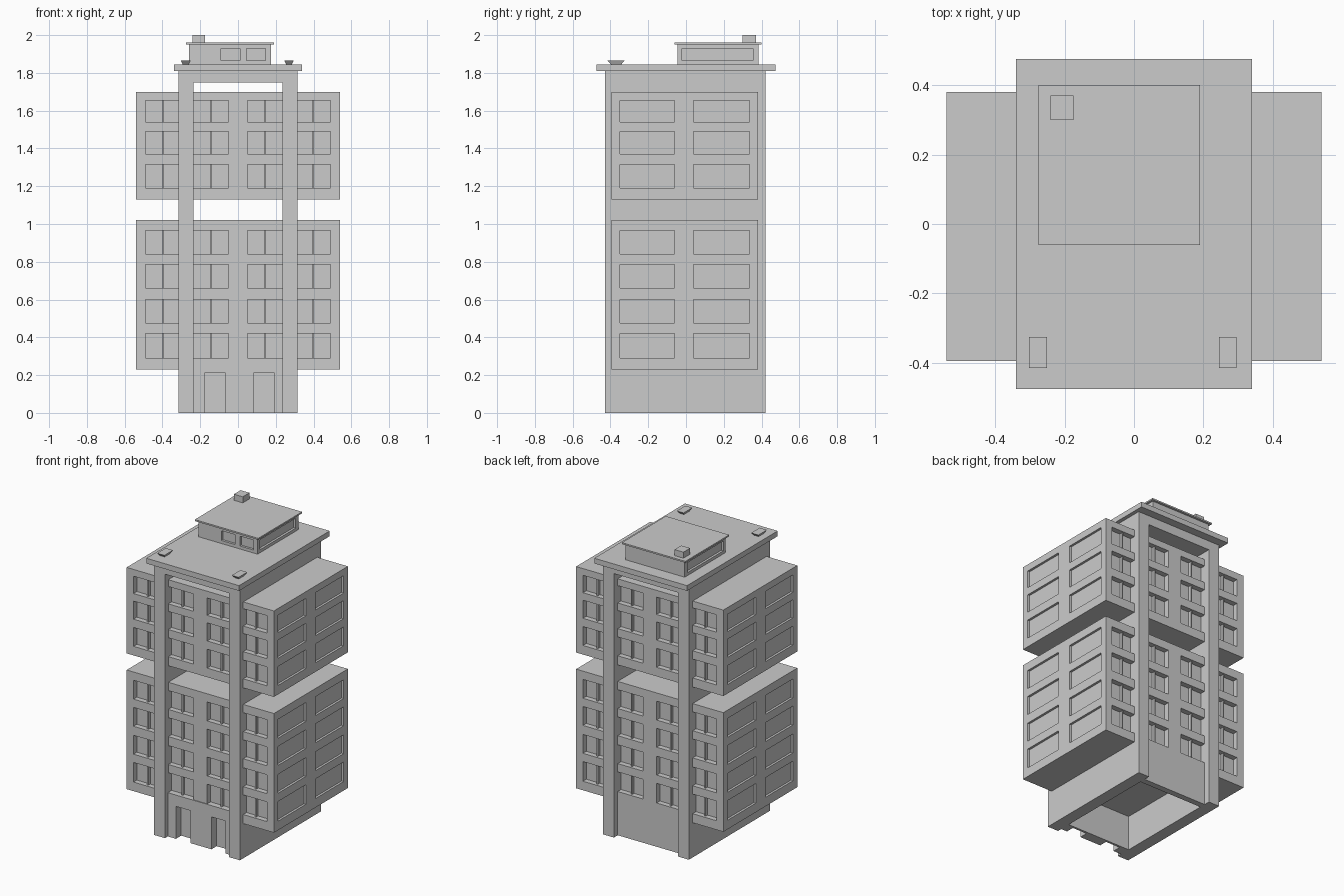
import bpy, bmesh

if "Cube" in bpy.data.objects:
    bpy.data.objects.remove(bpy.data.objects["Cube"])


def mesh_object(name, boxes, top_scale=1.0):
    """One object made of axis-aligned boxes (x0, x1, y0, y1, z0, z1)."""
    bm = bmesh.new()
    for x0, x1, y0, y1, z0, z1 in boxes:
        cx, cy = (x0 + x1) / 2, (y0 + y1) / 2
        verts = bmesh.ops.create_cube(bm, size=1)["verts"]
        for v in verts:
            s = 1.0 if v.co.z > 0 else top_scale
            v.co = (cx + v.co.x * (x1 - x0) * s,
                    cy + v.co.y * (y1 - y0) * s,
                    z0 + (v.co.z + 0.5) * (z1 - z0))
    me = bpy.data.meshes.new(name)
    bm.to_mesh(me)
    bm.free()
    ob = bpy.data.objects.new(name, me)
    bpy.context.collection.objects.link(ob)
    return ob


def carve(ob, boxes):
    """Cut the boxes out of the object and discard the cutter."""
    cutter = mesh_object("cutter", boxes)
    cutter.hide_render = True
    mod = ob.modifiers.new("carve", 'BOOLEAN')
    mod.operation = 'DIFFERENCE'
    mod.solver = 'EXACT'
    mod.object = cutter
    dg = bpy.context.evaluated_depsgraph_get()
    me = bpy.data.meshes.new_from_object(ob.evaluated_get(dg))
    ob.modifiers.clear()
    ob.data = me
    bpy.data.objects.remove(cutter)


def mirror_x(a, b):
    return [(a, b), (-b, -a)]


FRONT, BACK, SIDE = -0.395, 0.38, 0.54
DEPTH, SIDE_DEPTH = 0.035, 0.015


# Window blocks: four-storey lower and three-storey upper
def window_block(name, z0, z1, floors):
    block = mesh_object(name, [(-SIDE, SIDE, FRONT, BACK, z0, z1)])
    cuts, mullions = [], []
    for a, b in floors:
        for x0, x1 in mirror_x(0.05, 0.49):
            cuts += [(x0, x1, FRONT - 0.1, FRONT + DEPTH, a, b),
                     (x0, x1, BACK - DEPTH, BACK + 0.1, a, b)]
        for y0, y1 in ((-0.35, -0.06), (0.04, 0.335)):
            for x0, x1 in mirror_x(SIDE - SIDE_DEPTH, SIDE + 0.1):
                cuts.append((x0, x1, y0, y1, a, b))
        for m in (0.139, 0.391):
            for x0, x1 in mirror_x(m, m + 0.009):
                mullions += [(x0, x1, FRONT + 0.015, FRONT + DEPTH, a, b),
                             (x0, x1, BACK - DEPTH, BACK - 0.015, a, b)]
    carve(block, cuts)
    mesh_object(name + "_mullions", mullions)


window_block("lower_block", 0.23, 1.02,
             [(0.29, 0.42), (0.475, 0.60), (0.66, 0.785), (0.84, 0.965)])
window_block("upper_block", 1.13, 1.70,
             [(1.19, 1.315), (1.37, 1.49), (1.54, 1.655)])

# Tall side walls that show as corner columns
for side, (x0, x1) in zip(("right", "left"), mirror_x(0.235, 0.315)):
    mesh_object(side + "_wall", [(x0, x1, -0.43, 0.42, 0, 1.81)])

# Ground floor walls, front one with two doorways
entrance = mesh_object("entrance_wall", [(-0.235, 0.235, -0.40, -0.33, 0, 0.29)])
carve(entrance, [(a, b, -0.5, -0.345, -0.1, 0.215)
                 for a, b in ((-0.175, -0.07), (0.085, 0.19))])
mesh_object("rear_ground_wall", [(-0.235, 0.235, 0.34, 0.38, 0, 0.23)])

# Roof beam and overhanging slab
mesh_object("roof_beam", [(-0.235, 0.235, -0.43, 0.42, 1.75, 1.81)])
mesh_object("roof_slab", [(-0.34, 0.34, -0.475, 0.475, 1.81, 1.845)])

# Roof vents, flaring upwards
mesh_object("roof_vents", [(a, b, -0.415, -0.325, 1.845, 1.865)
                           for a, b in ((0.245, 0.295), (-0.303, -0.25))], 0.6)

# Penthouse with recessed windows, roof and chimney
house = mesh_object("penthouse", [(-0.26, 0.175, -0.045, 0.385, 1.845, 1.95)])
carve(house, [(-0.09, 0.01, -0.1, -0.03, 1.865, 1.93),
              (0.045, 0.145, -0.1, -0.03, 1.865, 1.93),
              (0.16, 0.25, -0.02, 0.355, 1.865, 1.93),
              (-0.35, -0.245, -0.02, 0.355, 1.865, 1.93)])
mesh_object("penthouse_roof", [(-0.275, 0.19, -0.06, 0.40, 1.95, 1.96)])
mesh_object("chimney", [(-0.24, -0.175, 0.30, 0.37, 1.96, 2.0)])
